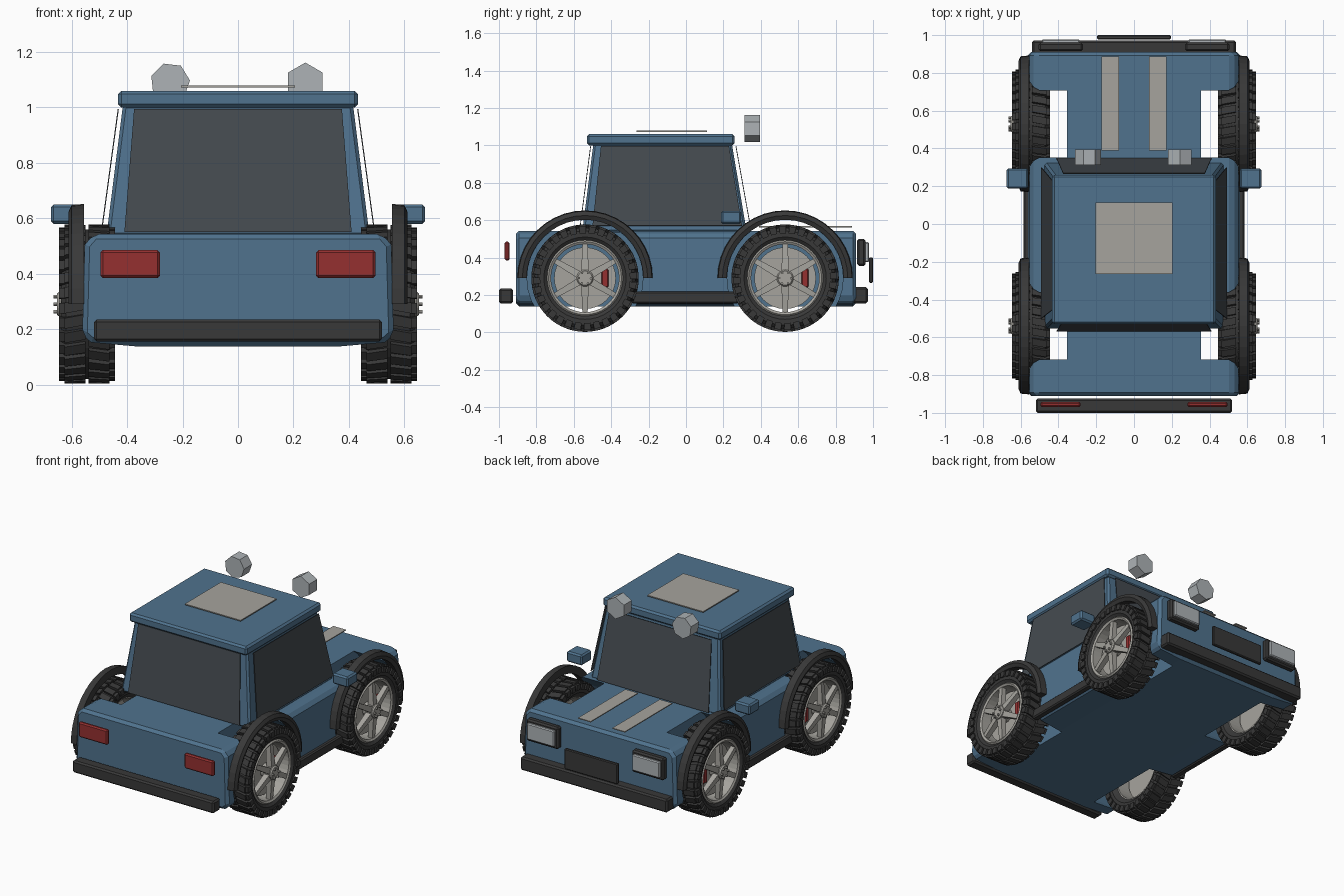
import bpy, bmesh
from math import sin, cos, pi, tau
from mathutils import Matrix, Vector

if "Cube" in bpy.data.objects:
    bpy.data.objects.remove(bpy.data.objects["Cube"])


def material(name, r, g, b):
    m = bpy.data.materials.new(name)
    m.diffuse_color = (r, g, b, 1)
    m.use_nodes = True
    m.node_tree.nodes["Principled BSDF"].inputs["Base Color"].default_value = m.diffuse_color
    return m


BLUE = material("blue_paint", .08, .17, .27)
DARK = material("dark_trim", .04, .04, .04)
GLASS = material("dark_glass", .06, .07, .08)
RED = material("red", .3, .03, .03)
LIGHT = material("light_grey", .38, .37, .34)
LENS = material("lens", .42, .45, .47)


def loft(bm, rings, loop=False):
    """Skin equal-length rings; cap the ends unless the rings form a loop."""
    vs = [[bm.verts.new(p) for p in r] for r in rings]
    n = len(vs[0])
    for i in range(len(vs) if loop else len(vs) - 1):
        a, b = vs[i], vs[(i + 1) % len(vs)]
        for j in range(n):
            bm.faces.new((a[j], a[(j + 1) % n], b[(j + 1) % n], b[j]))
    if not loop:
        bm.faces.new(vs[0])
        bm.faces.new(vs[-1])


def finish(bm, name, mat=None, bevel=0, matrix=None):
    if matrix:
        bm.transform(matrix)
    bmesh.ops.recalc_face_normals(bm, faces=bm.faces)
    if bevel:
        edges = [e for e in bm.edges if e.calc_face_angle(0) > .7]
        bmesh.ops.bevel(bm, geom=edges, offset=bevel, segments=1, affect='EDGES')
    me = bpy.data.meshes.new(name)
    bm.to_mesh(me)
    bm.free()
    ob = bpy.data.objects.new(name, me)
    bpy.context.collection.objects.link(ob)
    if mat:
        me.materials.append(mat)
    return ob


def solid(name, rings, mat=None, bevel=0, loop=False, matrix=None):
    bm = bmesh.new()
    loft(bm, rings, loop)
    return finish(bm, name, mat, bevel, matrix)


def rect(x0, x1, y0, y1, z):
    return [(x0, y0, z), (x1, y0, z), (x1, y1, z), (x0, y1, z)]


def box(name, x, y, z, mat=None, bevel=0):
    x0, x1 = sorted(x)
    return solid(name, [rect(x0, x1, *y, z[0]), rect(x0, x1, *y, z[1])], mat, bevel)


def panel(name, corners, out, mat):
    o = Vector(out) * .004
    return solid(name, [[Vector(c) for c in corners], [Vector(c) + o for c in corners]], mat)


def circle(x, r, n, y=0, z=0):
    """Ring around an axis parallel to x."""
    return [(x, y + r * cos(tau * i / n), z + r * sin(tau * i / n)) for i in range(n)]


AXLES = {"rear": -.54, "front": .53}
WZ = .29

# Main body: cross-section run along y, then wheel wells cut out
half = [(.37, .138), (.53, .152), (.562, .18), (.553, .505), (.52, .543)]
section = half + [(-x, z) for x, z in reversed(half)]
body = solid("body", [[(x, y, z) for x, z in section] for y in (-.91, .91)], BLUE, .018)
for y in AXLES.values():
    for s in (1, -1):
        cutter = solid("well_cutter", [circle(s * x, .31, 32, y, WZ) for x in (.355, .8)])
        cutter.hide_render = True
        mod = body.modifiers.new("well", 'BOOLEAN')
        mod.object, mod.operation, mod.solver = cutter, 'DIFFERENCE', 'EXACT'
        bpy.context.view_layer.objects.active = body
        bpy.ops.object.modifier_apply(modifier=mod.name)
        bpy.data.objects.remove(cutter)

# Cabin, roof and glass
solid("cabin", [rect(-.475, .475, -.555, .325, .535), rect(-.415, .415, -.495, .245, 1.01)], BLUE, .012)
box("roof", (-.433, .433), (-.53, .26), (1.0, 1.06), BLUE, .012)
box("roof_plate", (-.205, .205), (-.265, .113), (1.072, 1.079), LIGHT)
panel("rear_window", [(-.41, -.566, .55), (.41, -.566, .55), (.375, -.508, .995), (-.375, -.508, .995)], (0, -1, .1), GLASS)
panel("windscreen", [(-.41, .345, .55), (.41, .345, .55), (.375, .265, .995), (-.375, .265, .995)], (0, 1, .1), GLASS)
for s in (1, -1):
    panel("side_window", [(s * .488, -.50, .57), (s * .488, .30, .57), (s * .43, .23, .995), (s * .43, -.455, .995)], (s, 0, .1), GLASS)

# Bumpers, grille, hood stripes
box("rear_bumper", (-.52, .52), (-1.0, -.925), (.155, .235), DARK, .01)
box("front_bumper", (-.54, .54), (.893, .972), (.155, .243), DARK, .01)
box("grille", (-.195, .195), (.978, 1.0), (.265, .40), DARK, .005)
for s in (1, -1):
    box("hood_stripe", (s * .08, s * .172), (.39, .887), (.562, .568), LIGHT)
    box("taillight", (s * .282, s * .496), (-.97, -.943), (.385, .485), RED, .008)
    box("headlight_frame", (s * .27, s * .505), (.915, .96), (.355, .5), DARK, .01)
    box("headlight_lens", (s * .287, s * .488), (.955, .978), (.375, .482), LENS, .006)
    box("side_mirror", (s * .56, s * .675), (.187, .295), (.58, .65), BLUE, .01)
    box("side_skirt", (s * .54, s * .585), (-.29, .28), (.155, .218), DARK, .008)

# Low-poly roof lamps, one with seven sides and one with six
for x, n, turn in ((-.245, 7, 1.9), (.243, 6, pi / 2)):
    solid("roof_lamp", [[(x + .072 * cos(turn + tau * i / n), y, 1.09 + .072 * sin(turn + tau * i / n))
                         for i in range(n)] for y in (.312, .395)], LENS)


def block(bm, a, da, x0, x1, r0, r1, skew=0):
    """A block at angle a around the wheel axis."""
    rings = []
    for x, t in ((x0, a), (x1, a + skew)):
        rings.append([(x, r * cos(t + k), r * sin(t + k)) for r, k in ((r0, -da), (r0, da), (r1, da), (r1, -da))])
    loft(bm, rings)


def wheel(side, y, end):
    place = Matrix.Translation((side * .545, y, WZ)) @ Matrix.Diagonal((side, 1, 1, 1))
    # Tyre carcass with two staggered rows of lugs
    prof = [(-.07, .19), (-.092, .22), (-.092, .252), (-.075, .27),
            (.075, .27), (.092, .252), (.092, .22), (.07, .19)]
    bm = bmesh.new()
    loft(bm, [circle(x, r, 40) for x, r in prof], True)
    for i in range(32):
        a = tau * i / 32
        block(bm, a, .068, .005, .082, .262, .287, .05)
        block(bm, a + .05, .068, .082, .101, .24, .277)
        block(bm, a + .1, .068, -.005, -.082, .262, .287, .05)
        block(bm, a + .15, .068, -.082, -.101, .24, .277)
    finish(bm, end + "_tyre", DARK, 0, place)
    # Rim ring, six spokes, hub and nuts
    bm = bmesh.new()
    loft(bm, [circle(x, r, 40) for x, r in ((-.07, .182), (-.07, .2), (.08, .203), (.088, .195), (.08, .182))], True)
    for i in range(6):
        a = tau * i / 6 + pi / 2
        d, t = Vector((0, cos(a), sin(a))), Vector((0, -sin(a), cos(a)))
        rings = []
        for r, w, x0, x1 in ((.03, .02, .055, .095), (.188, .014, .05, .08)):
            rings.append([d * r + t * k + Vector((x, 0, 0)) for x, k in ((x0, -w), (x0, w), (x1, w), (x1, -w))])
        loft(bm, rings)
        loft(bm, [circle(x, .007, 6, .032 * cos(a + .5), .032 * sin(a + .5)) for x in (.1, .12)])
    loft(bm, [circle(x, r, 20) for x, r in ((.03, .045), (.1, .045), (.108, .038))])
    finish(bm, end + "_rim", LIGHT, 0, place)
    # Brake disc and caliper
    solid(end + "_brake_disc", [circle(x, .165, 32) for x in (.005, .025)], LIGHT, 0, False, place)
    solid(end + "_caliper", [rect(0, .045, .088, .125, -.05), rect(0, .045, .088, .125, .05)], RED, .006, False, place)
    # Fender flare: rectangular section swept over half a circle
    sec = [(.01, .312), (.055, .312), (.066, .335), (.055, .358), (.01, .362)]
    solid(end + "_fender_flare", [[(x, r * cos(pi * i / 20), r * sin(pi * i / 20)) for x, r in sec]
                                  for i in range(21)], DARK, 0, False, place)


for end, y in AXLES.items():
    for side in (1, -1):
        wheel(side, y, end)
